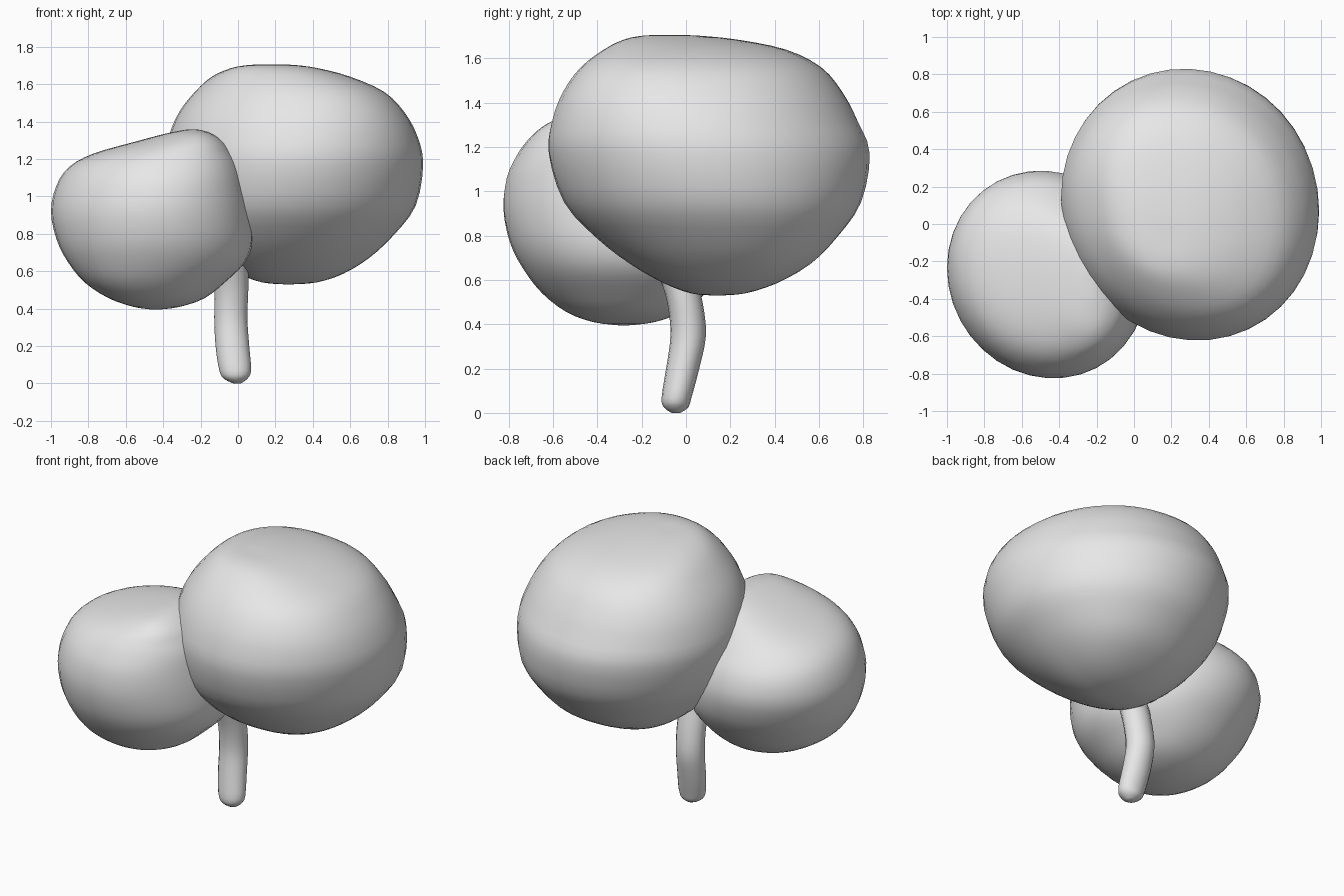
import bpy
import bmesh
import math
from mathutils import Vector

cube = bpy.data.objects.get("Cube")
if cube:
    bpy.data.objects.remove(cube, do_unlink=True)


def make_material(name, colour):
    material = bpy.data.materials.new(name)
    material.use_nodes = True
    material.diffuse_color = colour
    material.node_tree.nodes["Principled BSDF"].inputs["Base Color"].default_value = colour
    return material


def smooth_sections(sections, steps):
    """Pass a smooth curve through the cross-sections from bottom to top."""
    keys = [Vector(section) for section in sections]
    result = []
    for i in range(len(keys) - 1):
        start, end = keys[i], keys[i + 1]
        before = keys[i - 1] if i else start
        after = keys[min(i + 2, len(keys) - 1)]
        for step in range(steps):
            t = step / steps
            tangent_a, tangent_b = (end - before) / 2, (after - start) / 2
            ease = t * t * (3 - 2 * t)
            result.append(start * (1 - ease) + end * ease
                          + tangent_a * (t * (1 - t) ** 2)
                          - tangent_b * (t * t * (1 - t)))
    result.append(keys[-1])
    return result


def full(value, power):
    return math.copysign(abs(value) ** power, value)


def loft(name, sections, sides, steps, material, low_skew=0, high_skew=0, fullness=0):
    """Each section is height, left edge, right edge, front edge, back edge.
    The skews lean the oval sections toward a diagonal, from bottom to top;
    fullness squares the ovals a little toward both ends."""
    bm = bmesh.new()
    rings = []
    bottom, top = sections[0][0], sections[-1][0]
    for z, x_min, x_max, y_min, y_max in smooth_sections(sections, steps):
        level = (z - bottom) / (top - bottom)
        skew = low_skew + (high_skew - low_skew) * level
        power = 1 - fullness * (2 * level - 1) ** 2
        ring = []
        for i in range(sides):
            angle = math.tau * i / sides
            across = full(math.cos(angle), power)
            along = full(math.sin(angle + skew), power)
            x = (x_min + x_max + (x_max - x_min) * across) / 2
            y = (y_min + y_max + (y_max - y_min) * along) / 2
            ring.append(bm.verts.new((x, y, z)))
        rings.append(ring)
    for lower, upper in zip(rings, rings[1:]):
        for i in range(sides):
            j = (i + 1) % sides
            bm.faces.new((lower[i], lower[j], upper[j], upper[i]))
    # Close both ends
    bm.faces.new(list(reversed(rings[0])))
    bm.faces.new(rings[-1])
    mesh = bpy.data.meshes.new(name)
    bm.to_mesh(mesh)
    bm.free()
    mesh.materials.append(material)
    mesh.shade_smooth()
    obj = bpy.data.objects.new(name, mesh)
    bpy.context.collection.objects.link(obj)
    return obj


grey = make_material("plain grey", (0.8, 0.8, 0.8, 1))

# Large rounded foliage mass with a gently sloping top
loft("large_foliage", [
    (.53, .25, .29, .12, .16),
    (.54, .13, .42, .02, .27),
    (.585, .01, .56, -.1, .41),
    (.67, -.11, .7, -.25, .56),
    (.79, -.23, .83, -.405, .68),
    (.95, -.34, .95, -.55, .79),
    (1.17, -.39, .99, -.62, .83),
    (1.32, -.37, .96, -.605, .775),
    (1.45, -.315, .89, -.555, .705),
    (1.56, -.23, .78, -.475, .61),
    (1.64, -.14, .6, -.37, .45),
    (1.685, -.04, .43, -.28, .23),
    (1.703, .06, .3, -.19, .05),
    (1.705, .16, .2, -.1, -.05),
], 40, 3, grey, .1, -.17, .14)

# Smaller foliage mass, its crown leaning toward the large one
loft("small_foliage", [
    (.395, -.46, -.42, -.3, -.26),
    (.41, -.56, -.31, -.42, -.14),
    (.455, -.69, -.18, -.54, -.02),
    (.54, -.82, -.07, -.65, .09),
    (.65, -.91, .04, -.735, .18),
    (.77, -.97, .08, -.795, .25),
    (.92, -1, .07, -.825, .285),
    (1.06, -.97, .04, -.81, .25),
    (1.16, -.9, .01, -.765, .17),
    (1.23, -.77, -.03, -.715, .09),
    (1.29, -.56, -.075, -.65, 0),
    (1.335, -.39, -.14, -.56, -.11),
    (1.355, -.29, -.2, -.43, -.23),
    (1.358, -.26, -.23, -.35, -.3),
], 36, 3, grey, .1, -.2, .08)

# Curved trunk with a rounded foot
loft("trunk", [
    (0, -.025, .015, -.065, -.025),
    (.025, -.075, .05, -.1, .01),
    (.07, -.1, .07, -.11, .025),
    (.2, -.12, .06, -.09, .06),
    (.35, -.127, .05, -.07, .09),
    (.5, -.125, .055, -.085, .075),
    (.65, -.125, .055, -.13, .04),
    (.8, -.12, .06, -.17, 0),
], 16, 3, grey)
